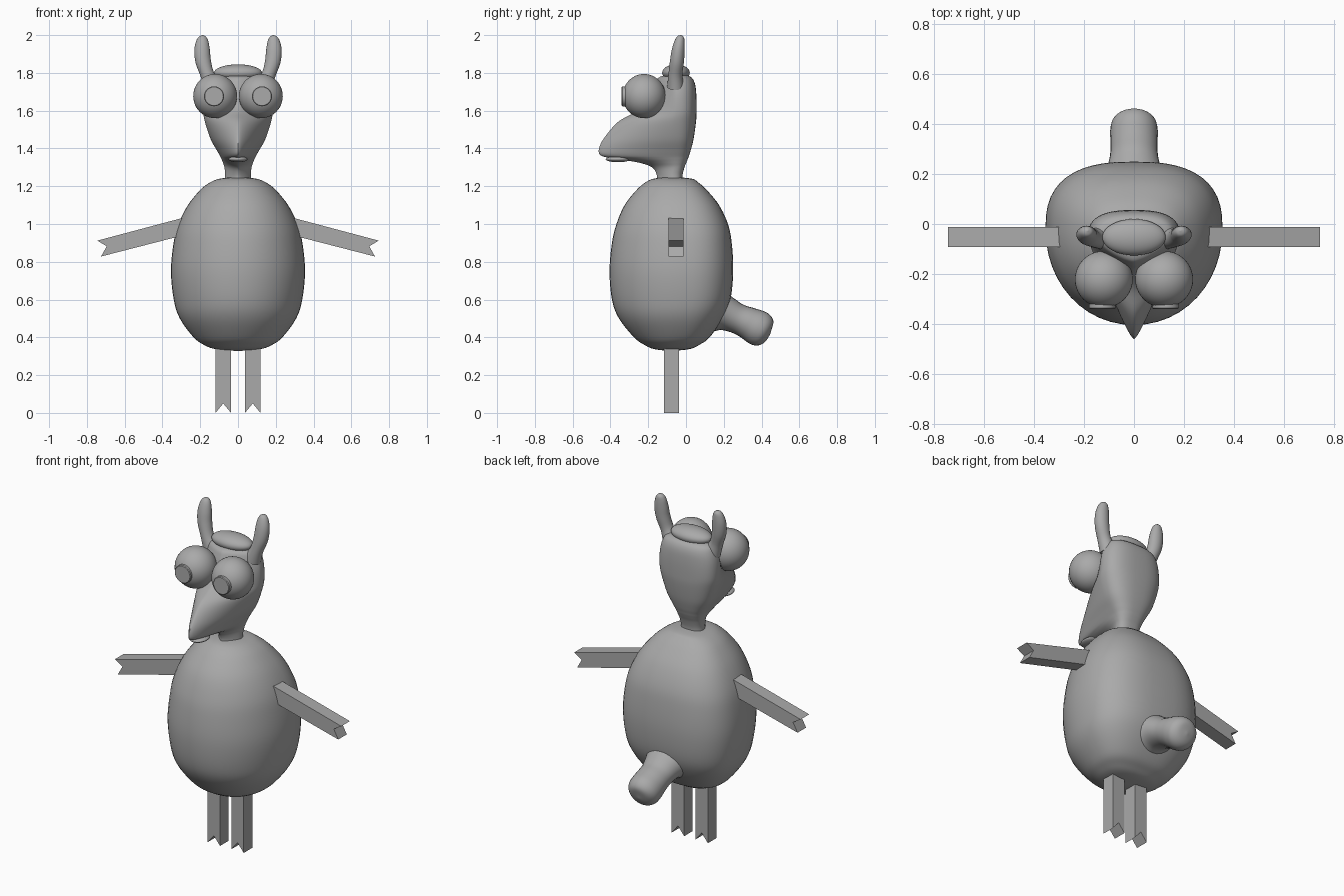
import bpy, bmesh, math
from mathutils import Vector

grey = bpy.data.materials.new("plain grey")
grey.diffuse_color = (0.4, 0.4, 0.4, 1)


def finish(bm, name, angle=60):
    bmesh.ops.recalc_face_normals(bm, faces=bm.faces)
    mesh = bpy.data.meshes.new(name)
    bm.to_mesh(mesh)
    bm.free()
    ob = bpy.data.objects.new(name, mesh)
    bpy.context.collection.objects.link(ob)
    mesh.materials.append(grey)
    bpy.ops.object.select_all(action='DESELECT')
    bpy.context.view_layer.objects.active = ob
    ob.select_set(True)
    bpy.ops.object.shade_smooth_by_angle(angle=math.radians(angle))
    return ob


def skin(name, rings, angle=60):
    bm = bmesh.new()
    vs = [[bm.verts.new(p) for p in r] for r in rings]
    n = len(vs[0])
    for a, b in zip(vs, vs[1:]):
        for i in range(n):
            bm.faces.new((a[i], a[(i + 1) % n], b[(i + 1) % n], b[i]))
    bm.faces.new(vs[0])
    bm.faces.new(vs[-1])
    return finish(bm, name, angle)


def smooth_rows(rows, steps=5):
    """Catmull-Rom interpolation of every column."""
    out = []
    for i in range(len(rows) - 1):
        a, b = rows[max(i - 1, 0)], rows[i]
        c, d = rows[i + 1], rows[min(i + 2, len(rows) - 1)]
        for s in range(steps):
            t = s / steps
            out.append([0.5 * (2 * q + (r - p) * t + (2 * p - 5 * q + 4 * r - u) * t * t
                               + (3 * q - p - 3 * r + u) * t ** 3)
                        for p, q, r, u in zip(a, b, c, d)])
    return out + [list(rows[-1])]


def slices(name, rows, nf, nb, n=48):
    """Rows: z, half width, front y, back y, y of widest point."""
    def pw(v, e):
        return math.copysign(abs(v) ** (2 / e), v)
    rings = []
    for z, w, f, b, c in smooth_rows(rows):
        ring = []
        for i in range(n):
            t = 2 * math.pi * i / n
            e, depth = (nb, b - c) if math.sin(t) > 0 else (nf, c - f)
            ring.append((w * pw(math.cos(t), e), c + depth * pw(math.sin(t), e), z))
        rings.append(ring)
    return skin(name, rings)


def tube(name, rows, n=24):
    """Rows: x, y, z, radius across x, radius across the path in yz."""
    rows = smooth_rows(rows)
    rings = []
    for i, r in enumerate(rows):
        d = Vector(rows[min(i + 1, len(rows) - 1)][:3]) - Vector(rows[max(i - 1, 0)][:3])
        d.normalize()
        u = (Vector((1, 0, 0)) - d * d.x).normalized()
        v = d.cross(u)
        rings.append([Vector(r[:3]) + u * r[3] * math.cos(2 * math.pi * k / n)
                      + v * r[4] * math.sin(2 * math.pi * k / n) for k in range(n)])
    return skin(name, rings)


def ball(name, loc, size):
    bm = bmesh.new()
    bmesh.ops.create_uvsphere(bm, u_segments=40, v_segments=24, radius=1)
    for v in bm.verts:
        v.co = Vector([c + s * p for c, s, p in zip(loc, size, v.co)])
    return finish(bm, name)


def plank(name, outline, y0, y1):
    """Flat outline in xz given a thickness along y."""
    return skin(name, [[(x, y, z) for x, z in outline] for y in (y0, y1)], 30)


# Egg-shaped body
slices("body", [
    (0.328, 0.01, -0.09, -0.07, -0.08), (0.338, 0.12, -0.17, 0.02, -0.07),
    (0.36, 0.18, -0.22, 0.07, -0.06), (0.40, 0.235, -0.275, 0.125, -0.04),
    (0.50, 0.308, -0.355, 0.195, -0.03), (0.60, 0.34, -0.392, 0.235, -0.02),
    (0.75, 0.355, -0.405, 0.25, -0.02), (0.90, 0.341, -0.392, 0.242, -0.02),
    (1.00, 0.315, -0.368, 0.222, -0.03), (1.10, 0.265, -0.325, 0.175, -0.04),
    (1.18, 0.20, -0.262, 0.11, -0.05), (1.22, 0.148, -0.215, 0.065, -0.06),
    (1.24, 0.095, -0.17, 0.03, -0.07), (1.25, 0.01, -0.09, -0.07, -0.08)], 2.05, 2.6)

# Head with neck and pointed snout
slices("head", [
    (1.22, 0.07, -0.155, -0.02, -0.07), (1.26, 0.068, -0.155, -0.018, -0.07),
    (1.30, 0.072, -0.18, -0.008, -0.06), (1.325, 0.08, -0.25, 0.002, -0.06),
    (1.345, 0.088, -0.37, 0.01, -0.06), (1.36, 0.095, -0.445, 0.015, -0.06),
    (1.39, 0.112, -0.462, 0.025, -0.06), (1.45, 0.145, -0.437, 0.04, -0.06),
    (1.54, 0.175, -0.36, 0.053, -0.06), (1.60, 0.184, -0.26, 0.056, -0.05),
    (1.68, 0.182, -0.19, 0.055, -0.05), (1.74, 0.168, -0.165, 0.048, -0.05),
    (1.775, 0.145, -0.145, 0.03, -0.05), (1.79, 0.09, -0.10, 0.0, -0.05)], 1.4, 2.6)

# Lower lip and crown tuft
ball("lower_lip", (0, -0.36, 1.343), (0.05, 0.065, 0.016))
ball("crown_tuft", (0, -0.053, 1.80), (0.127, 0.073, 0.045))

# Stubby tail
tube("tail", [
    (0, 0.12, 0.55, 0.16, 0.14), (0, 0.20, 0.53, 0.118, 0.098),
    (0, 0.27, 0.50, 0.097, 0.08), (0, 0.33, 0.475, 0.095, 0.086),
    (0, 0.38, 0.45, 0.095, 0.094), (0, 0.415, 0.433, 0.085, 0.085),
    (0, 0.437, 0.422, 0.055, 0.058), (0, 0.446, 0.418, 0.004, 0.004)])

for side, s in (("left", 1), ("right", -1)):
    # Eyes with raised pupils
    ball(side + "_eye", (s * 0.121, -0.222, 1.677), (0.116, 0.114, 0.117))
    skin(side + "_pupil", [[(s * 0.127 + r * math.cos(k * math.pi / 16), y,
                             1.676 + r * math.sin(k * math.pi / 16)) for k in range(32)]
                           for y, r in ((-0.30, 0.053), (-0.337, 0.053), (-0.341, 0.049))], 30)
    # Ears
    tube(side + "_ear", [
        (s * 0.135, -0.055, 1.73, 0.05, 0.045), (s * 0.162, -0.056, 1.79, 0.037, 0.037),
        (s * 0.184, -0.048, 1.86, 0.041, 0.037), (s * 0.190, -0.041, 1.92, 0.041, 0.034),
        (s * 0.189, -0.034, 1.965, 0.033, 0.027), (s * 0.187, -0.028, 1.99, 0.02, 0.018),
        (s * 0.186, -0.026, 2.0, 0.002, 0.002)])
    # Arms and legs with notched ends
    plank(side + "_arm", [(s * x, z) for x, z in (
        (0.29, 1.033), (0.745, 0.912), (0.695, 0.882), (0.725, 0.828), (0.27, 0.945))],
        -0.093, -0.013)
    plank(side + "_leg", [(s * x, z) for x, z in (
        (0.037, 0.42), (0.037, 0), (0.078, 0.05), (0.119, 0), (0.119, 0.42))],
        -0.116, -0.036)
